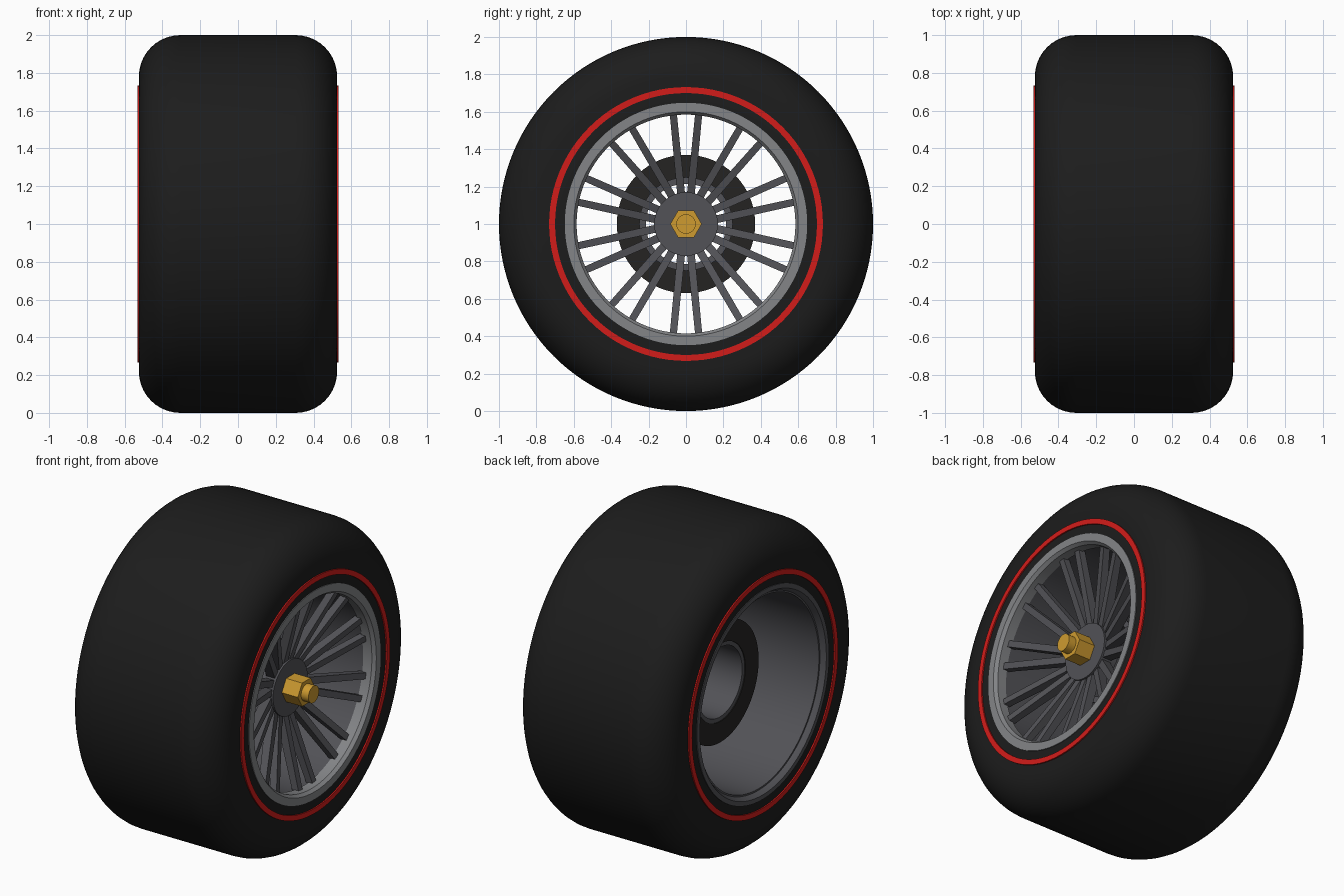
import bpy, bmesh
from math import sin, cos, pi, radians
from mathutils import Matrix, Vector

if "Cube" in bpy.data.objects:
    bpy.data.objects.remove(bpy.data.objects["Cube"])


def material(name, r, g, b):
    m = bpy.data.materials.new(name)
    m.diffuse_color = (r, g, b, 1)
    m.use_nodes = True
    m.node_tree.nodes["Principled BSDF"].inputs["Base Color"].default_value = m.diffuse_color
    return m


RUBBER = material("rubber", 0.012, 0.012, 0.012)
RED = material("red", 0.65, 0.012, 0.01)
SILVER = material("silver", 0.23, 0.235, 0.245)
METAL = material("dark_metal", 0.085, 0.085, 0.095)
DARK = material("dark_iron", 0.018, 0.017, 0.016)
BRASS = material("brass", 0.62, 0.33, 0.03)


def finish(name, bm, mat, smooth=True):
    bmesh.ops.recalc_face_normals(bm, faces=bm.faces)
    me = bpy.data.meshes.new(name)
    bm.to_mesh(me)
    bm.free()
    ob = bpy.data.objects.new(name, me)
    bpy.context.collection.objects.link(ob)
    ob.location.z = 1
    me.materials.append(mat)
    if smooth:
        bpy.ops.object.select_all(action='DESELECT')
        ob.select_set(True)
        bpy.context.view_layer.objects.active = ob
        bpy.ops.object.shade_smooth_by_angle(angle=radians(30))
    return ob


def lathe(name, profile, mat, n=96, smooth=True):
    """Revolve a closed (x, radius) profile around the axle."""
    bm = bmesh.new()
    rings = [[bm.verts.new((x, r * cos(2 * pi * i / n), r * sin(2 * pi * i / n)))
              for x, r in profile] for i in range(n)]
    k = len(profile)
    for i in range(n):
        a, b = rings[i], rings[(i + 1) % n]
        for j in range(k):
            bm.faces.new((a[j], a[(j + 1) % k], b[(j + 1) % k], b[j]))
    return finish(name, bm, mat, smooth)


def tube(name, x0, x1, r0, r1, mat):
    return lathe(name, [(x0, r0), (x1, r0), (x1, r1), (x0, r1)], mat)


def rod(name, x0, x1, r, mat, n=48, bevel=0.0):
    """Solid capped cylinder along the axle."""
    bm = bmesh.new()
    bmesh.ops.create_cone(bm, cap_ends=True, segments=n, radius1=r, radius2=r - bevel,
                          depth=x1 - x0)
    # turn the axis onto x; hexagon corners point along y
    bm.transform(Matrix.Translation(((x0 + x1) / 2, 0, 0))
                 @ Matrix.Rotation(pi / 2, 4, 'Y'))
    if n == 6:
        a = max(bm.verts, key=lambda v: abs(v.co.y)).co
        if abs(a.z) > 1e-3:
            bm.transform(Matrix.Rotation(pi / 6, 4, 'X'))
    return finish(name, bm, mat, n > 6)


# Tyre with rounded shoulders
R, W, F = 1.0, 0.525, 0.22
arc = [(W - F + F * cos(t * pi / 20), R - F + F * sin(t * pi / 20)) for t in range(11)]
half = [(W, 0.64)] + arc
lathe("tyre", half + [(-x, r) for x, r in reversed(half)]
      + [(-0.46, 0.61), (0.46, 0.61)], RUBBER, 128)

# Red sidewall stripes
for side, s in (("right", 1), ("left", -1)):
    tube("stripe_" + side, s * 0.51, s * 0.533, 0.70, 0.732, RED)

# Rim: barrel, bright outer lip, dark inner lip
tube("rim_barrel", -0.50, 0.50, 0.59, 0.62, METAL)
lathe("rim_lip_outer", [(0.45, 0.585), (0.51, 0.585), (0.53, 0.60), (0.53, 0.648),
                        (0.45, 0.648)], SILVER)
lathe("rim_lip_inner", [(-0.47, 0.59), (-0.50, 0.60), (-0.53, 0.62), (-0.53, 0.648),
                        (-0.47, 0.648)], METAL)

# Spokes: ten V-shaped pairs
bm = bmesh.new()
for k in range(10):
    rot = Matrix.Rotation(k * 2 * pi / 10, 3, 'X')
    for s in (-1, 1):
        ends = []
        for x, y, z, w, d in ((0.31, 0.024, 0.14, 0.021, 0.03),
                              (0.46, 0.069, 0.60, 0.019, 0.022)):
            ends.append([bm.verts.new(rot @ Vector((x + a * d, s * y + b * w, z)))
                         for a, b in ((-1, -1), (1, -1), (1, 1), (-1, 1))])
        p, q = ends
        for j in range(4):
            bm.faces.new((p[j], p[(j + 1) % 4], q[(j + 1) % 4], q[j]))
        bm.faces.new(p)
        bm.faces.new(q)
finish("spokes", bm, METAL, smooth=False)

# Hub, centre nut and stud
rod("hub", 0.25, 0.36, 0.17, METAL, 64)
rod("centre_nut", 0.355, 0.47, 0.084, BRASS, 6)
rod("axle_stud", 0.46, 0.52, 0.052, BRASS, 32)

# Brake disc and bearing sleeve
tube("brake_disc", -0.24, -0.17, 0.24, 0.37, DARK)
tube("bearing_sleeve", -0.235, 0.20, 0.215, 0.25, METAL)
